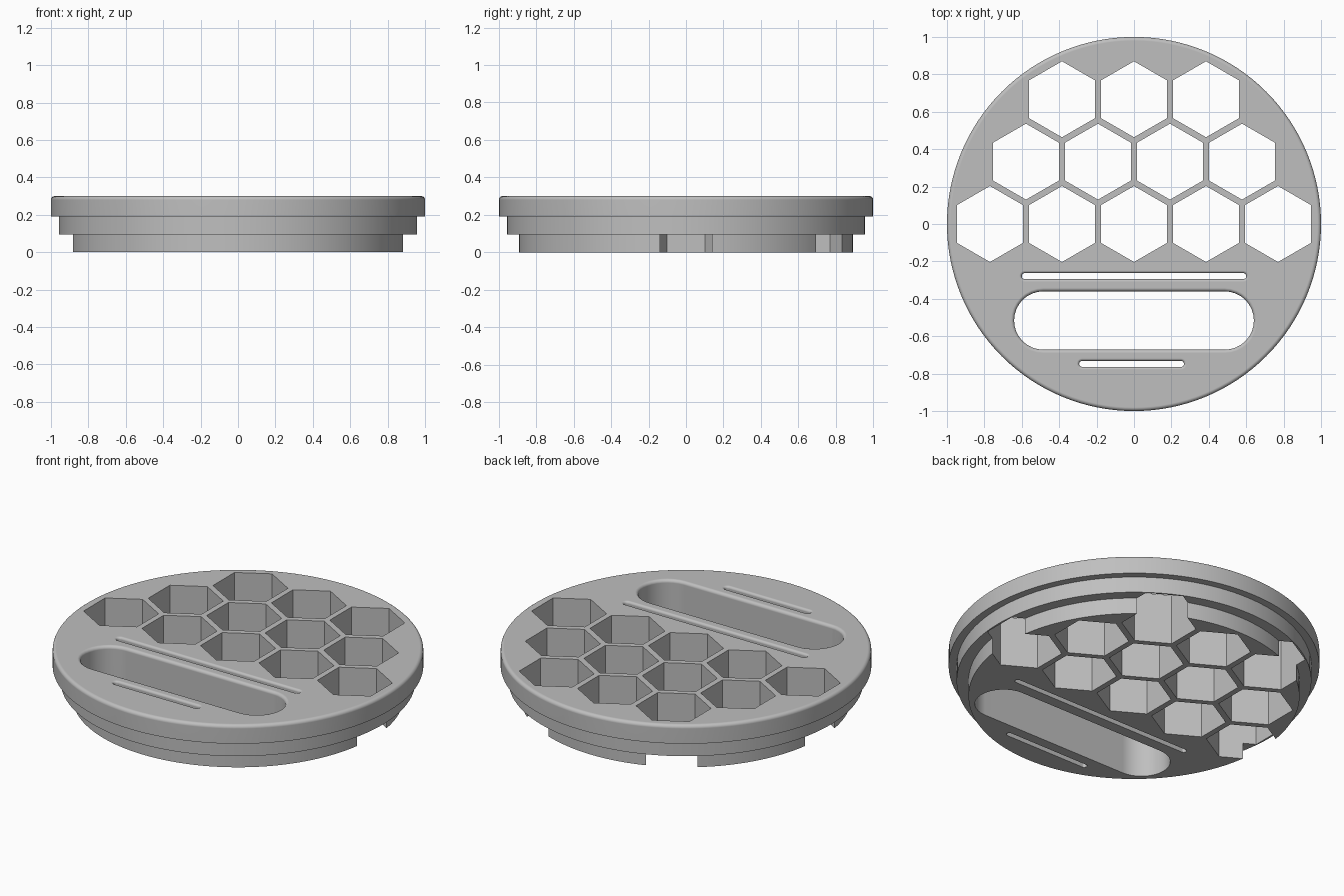
import bpy, bmesh
from math import sin, cos, pi

if "Cube" in bpy.data.objects:
    bpy.data.objects.remove(bpy.data.objects["Cube"])

TOP = 0.3
FILLET_STEPS = 6


def loft(bm, outline, levels):
    """Closed solid from (offset, z) levels of an outline function."""
    rings = [[bm.verts.new((x, y, z)) for x, y in outline(off)] for off, z in levels]
    n = len(rings[0])
    for low, high in zip(rings, rings[1:]):
        for i in range(n):
            j = (i + 1) % n
            bm.faces.new((low[i], low[j], high[j], high[i]))
    bm.faces.new(rings[0][::-1])
    bm.faces.new(rings[-1])


def make_object(name, bm):
    bmesh.ops.recalc_face_normals(bm, faces=bm.faces)
    mesh = bpy.data.meshes.new(name)
    bm.to_mesh(mesh)
    bm.free()
    obj = bpy.data.objects.new(name, mesh)
    bpy.context.collection.objects.link(obj)
    return obj


def polygon(cx, cy, radius, sides, start=0.0):
    def outline(off):
        return [(cx + (radius + off) * cos(start + 2 * pi * i / sides),
                 cy + (radius + off) * sin(start + 2 * pi * i / sides))
                for i in range(sides)]
    return outline


def stadium(cx, cy, half_length, radius, arc=16):
    def outline(off):
        points = []
        for side, start in ((1, -pi / 2), (-1, pi / 2)):
            for i in range(arc + 1):
                a = start + pi * i / arc
                points.append((cx + side * (half_length - radius) + (radius + off) * cos(a),
                               cy + (radius + off) * sin(a)))
        return points
    return outline


def quarter(f):
    """Angles of a fillet, as (radial share, height share)."""
    steps = [pi / 2 * i / FILLET_STEPS for i in range(FILLET_STEPS + 1)]
    return [(f * (1 - cos(t)), TOP - f + f * sin(t)) for t in steps]


# Stepped round lid with a rounded top rim
bm = bmesh.new()
rim = [(-off, z) for off, z in quarter(0.02)]
loft(bm, polygon(0, 0, 1.0, 128),
     [(-0.107, 0), (-0.107, 0.096), (-0.043, 0.096), (-0.043, 0.19), (0, 0.19)] + rim)
lid = make_object("drip_lid", bm)

# Honeycomb holes, in rows of five, four and three
bm = bmesh.new()
pitch = 0.385
for row, count in enumerate((5, 4, 3)):
    for i in range(count):
        x = (i - (count - 1) / 2) * pitch
        loft(bm, polygon(x, row * pitch * sin(pi / 3), 0.203, 6, pi / 6),
             [(0, -0.1), (0, 0.4)])

# Wide slot and two thin slits with rounded upper edges
for cx, cy, half, radius, f in ((0, -0.516, 0.641, 0.156, 0.018),
                                (0, -0.279, 0.6, 0.016, 0.014),
                                (-0.013, -0.748, 0.28, 0.016, 0.014)):
    loft(bm, stadium(cx, cy, half, radius), [(0, -0.1)] + quarter(f) + [(f, 0.4)])
cutter = make_object("hole_cutter", bm)
cutter.hide_render = True

# Cut the holes, then drop the cutter
bpy.context.view_layer.objects.active = lid
cut = lid.modifiers.new("holes", 'BOOLEAN')
cut.operation = 'DIFFERENCE'
cut.solver = 'EXACT'
cut.object = cutter
bpy.ops.object.modifier_apply(modifier=cut.name)
bpy.data.objects.remove(cutter)

# Grey plastic
grey = bpy.data.materials.new("grey_plastic")
colour = (0.52, 0.52, 0.52, 1)
grey.use_nodes = True
grey.diffuse_color = colour
grey.node_tree.nodes["Principled BSDF"].inputs["Base Color"].default_value = colour
lid.data.materials.clear()
lid.data.materials.append(grey)

# Smooth curved walls, crisp edges
bpy.ops.object.select_all(action='DESELECT')
lid.select_set(True)
bpy.ops.object.shade_smooth_by_angle(angle=pi / 6)
weighted = lid.modifiers.new("clean_normals", 'WEIGHTED_NORMAL')
weighted.keep_sharp = True
